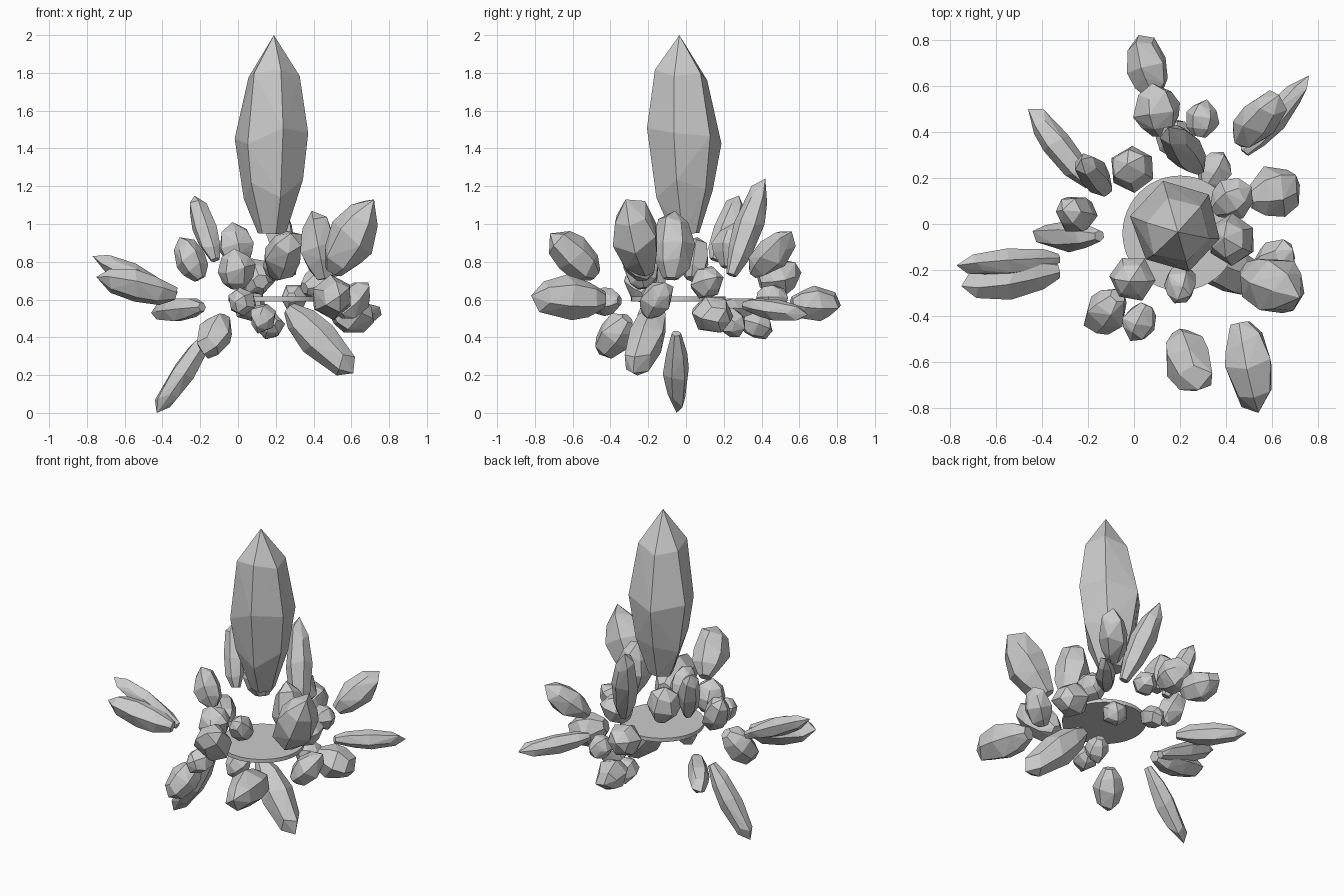
import bpy, bmesh, math, random
from mathutils import Vector

if "Cube" in bpy.data.objects:
    bpy.data.objects.remove(bpy.data.objects["Cube"])

random.seed(7)

# Rings along a crystal: (fraction of length, fraction of radius)
PROFILE = [(0.0, 0.38), (0.22, 0.82), (0.5, 1.0), (0.82, 0.72)]


def crystal(name, base, tip, radius, jitter=0.08, turn=None):
    """Six-sided faceted shard running from base to tip."""
    base, tip = Vector(base), Vector(tip)
    axis = tip - base
    rot = axis.to_track_quat('Z', 'Y')
    turn = random.uniform(0, math.pi / 3) if turn is None else turn
    bm = bmesh.new()
    for t, k in PROFILE:
        for i in range(6):
            a = turn + i * math.pi / 3
            r = radius * k * (1 + random.uniform(-jitter, jitter))
            h = t + (random.uniform(-jitter, jitter) if t > 0 else 0)
            p = Vector((r * math.cos(a), r * math.sin(a), h * axis.length))
            bm.verts.new(base + rot @ p)
    bm.verts.new(tip)
    hull = bmesh.ops.convex_hull(bm, input=bm.verts[:])
    loose = {g for g in hull["geom_interior"] + hull["geom_unused"]
             if isinstance(g, bmesh.types.BMVert)}
    bmesh.ops.delete(bm, geom=list(loose), context='VERTS')
    bmesh.ops.recalc_face_normals(bm, faces=bm.faces[:])
    mesh = bpy.data.meshes.new(name)
    bm.to_mesh(mesh)
    bm.free()
    bpy.context.collection.objects.link(bpy.data.objects.new(name, mesh))


# Thin round plate in the middle
bpy.ops.mesh.primitive_cylinder_add(vertices=48, radius=0.25, depth=0.024,
                                    location=(0.2, -0.04, 0.603))
bpy.context.object.name = "base_disc"

# Tall main crystal
crystal("main_crystal", (0.18, 0.0, 0.95), (0.19, -0.035, 2.0), 0.2, 0.06, math.pi / 6)

# Shards pointing upward
crystal("upper_shard_right", (0.5, -0.21, 0.75), (0.72, -0.32, 1.13), 0.13)
crystal("upper_shard_inner", (0.46, -0.08, 0.71), (0.39, -0.06, 1.07), 0.11)
crystal("upper_shard_front", (0.2, -0.48, 0.73), (0.28, -0.72, 0.95), 0.11)
crystal("upper_shard_left", (-0.12, 0.15, 0.81), (-0.23, 0.28, 1.15), 0.068)
crystal("upper_shard_far_left", (-0.2, 0.03, 0.71), (-0.31, 0.06, 0.93), 0.085)
crystal("upper_shard_back", (0.28, 0.24, 0.73), (0.15, 0.42, 1.24), 0.078)
crystal("upper_shard_back_right", (0.46, 0.36, 0.74), (0.63, 0.56, 0.96), 0.09)
crystal("upper_shard_back_left", (0.02, 0.22, 0.77), (-0.03, 0.26, 1.01), 0.105)
crystal("upper_shard_front_left", (0.0, -0.22, 0.66), (-0.02, -0.25, 0.87), 0.1)
crystal("upper_shard_inner_front", (0.21, -0.19, 0.72), (0.19, -0.33, 0.86), 0.075)

# Shards pointing sideways
crystal("side_shard_left_slim", (-0.33, -0.15, 0.62), (-0.77, -0.18, 0.83), 0.062)
crystal("side_shard_left_wide", (-0.33, -0.2, 0.63), (-0.75, -0.27, 0.72), 0.09)
crystal("side_shard_back_left", (-0.19, 0.17, 0.56), (-0.46, 0.5, 0.53), 0.068)
crystal("side_shard_back_right", (0.48, 0.31, 0.57), (0.76, 0.645, 0.52), 0.06)
crystal("side_shard_front", (0.46, -0.43, 0.6), (0.54, -0.82, 0.62), 0.115)
crystal("side_shard_back", (0.09, 0.56, 0.58), (0.02, 0.82, 0.57), 0.095)
crystal("side_shard_right", (0.5, 0.11, 0.56), (0.72, 0.17, 0.48), 0.112)
crystal("side_shard_right_small", (0.54, -0.2, 0.52), (0.69, -0.11, 0.69), 0.085)

# Shards pointing downward
crystal("lower_shard_left", (-0.15, -0.05, 0.42), (-0.43, -0.05, 0.0), 0.068)
crystal("lower_shard_front_left", (-0.07, -0.31, 0.5), (-0.18, -0.46, 0.31), 0.095)
crystal("lower_shard_right", (0.27, -0.15, 0.55), (0.61, -0.28, 0.21), 0.1)

# Small rounded chunks: centre and radius
CHUNKS = [((0.1, 0.5, 0.72), 0.105), ((0.43, 0.11, 0.69), 0.09),
          ((0.3, 0.46, 0.61), 0.075), ((0.35, 0.24, 0.48), 0.08),
          ((0.02, -0.43, 0.59), 0.078), ((0.17, 0.38, 0.46), 0.075),
          ((0.13, -0.19, 0.5), 0.075)]
for n, (c, r) in enumerate(CHUNKS, 1):
    c = Vector(c)
    out = (c - Vector((0.2, -0.04, 0.605))).normalized() * r * 1.1
    crystal(f"chunk_{n}", c - out, c + out, r)
